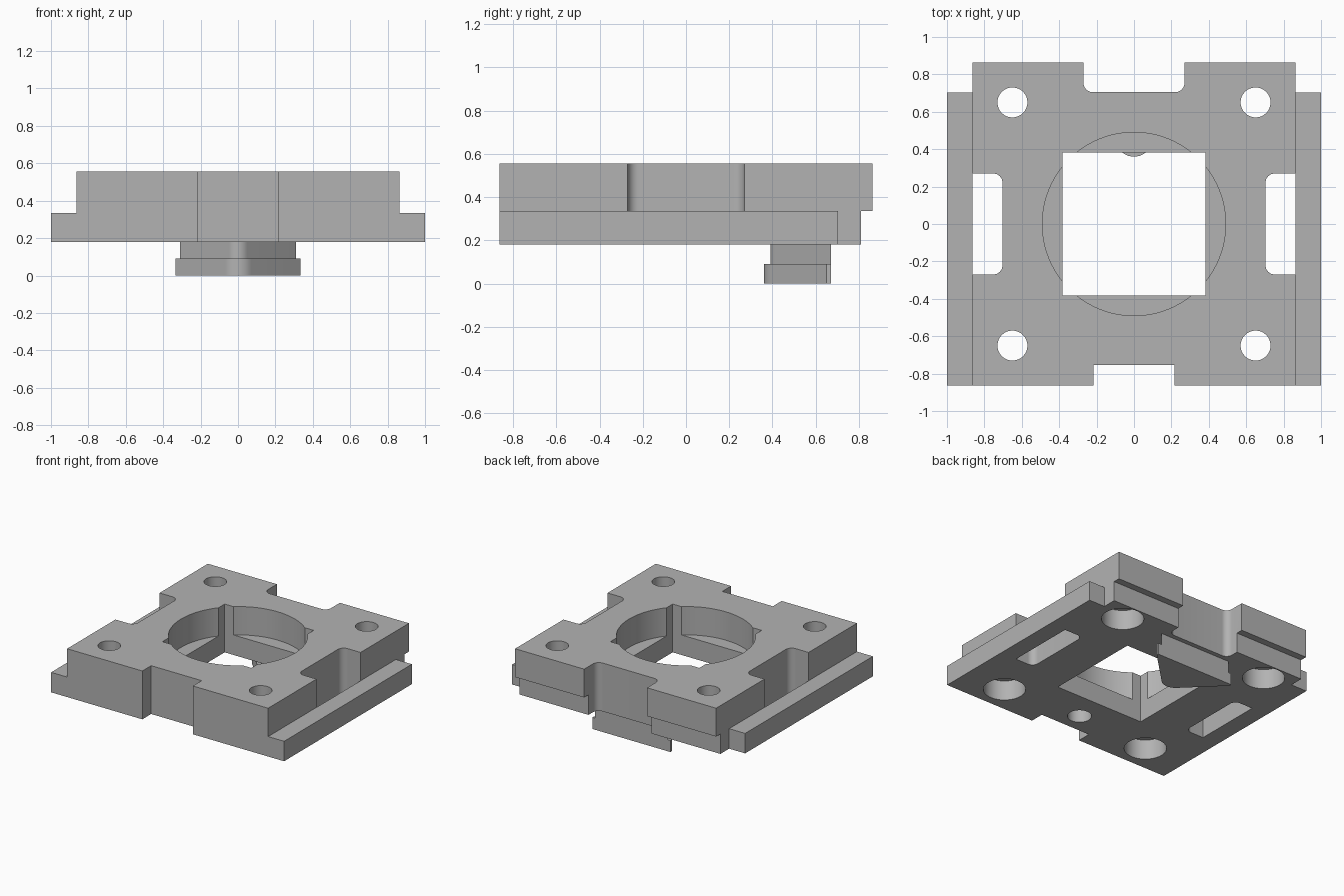
import bpy
import bmesh
from math import cos, sin, radians

cube = bpy.data.objects.get("Cube")
if cube:
    bpy.data.objects.remove(cube, do_unlink=True)

# Single flat material
grey = bpy.data.materials.new("grey_plastic")
grey.use_nodes = True
tone = (0.45, 0.45, 0.45, 1)
grey.diffuse_color = tone
grey.node_tree.nodes["Principled BSDF"].inputs["Base Color"].default_value = tone

BASE, STEP, TOP = 0.18, 0.335, 0.555   # underside, rail top, block top
HALF, BLOCK = 1.0, 0.863               # half widths of the rails and the block


def prism(name, outline, z0, z1):
    """Extrude a counter-clockwise outline from z0 to z1."""
    bm = bmesh.new()
    low = [bm.verts.new((x, y, z0)) for x, y in outline]
    high = [bm.verts.new((x, y, z1)) for x, y in outline]
    bm.faces.new(low[::-1])
    bm.faces.new(high)
    n = len(low)
    for i in range(n):
        j = (i + 1) % n
        bm.faces.new((low[i], low[j], high[j], high[i]))
    bmesh.ops.recalc_face_normals(bm, faces=bm.faces)
    mesh = bpy.data.meshes.new(name)
    bm.to_mesh(mesh)
    bm.free()
    mesh.materials.append(grey)
    obj = bpy.data.objects.new(name, mesh)
    bpy.context.collection.objects.link(obj)
    return obj


def rect(x0, x1, y0, y1):
    return [(x0, y0), (x1, y0), (x1, y1), (x0, y1)]


def arc(cx, cy, r, a0, a1, steps=10):
    angles = [radians(a0 + (a1 - a0) * i / steps) for i in range(steps + 1)]
    return [(cx + r * cos(a), cy + r * sin(a)) for a in angles]


def circle(cx, cy, r, steps=48):
    return arc(cx, cy, r, 0, 360, steps)[:-1]


def activate(obj):
    bpy.ops.object.select_all(action="DESELECT")
    obj.select_set(True)
    bpy.context.view_layer.objects.active = obj


def cut(body, outline, z0=0.0, z1=1.0):
    """Subtract a prism from the body and discard the cutter."""
    cutter = prism("cutter", outline, z0, z1)
    cutter.hide_render = True
    mod = body.modifiers.new("cut", "BOOLEAN")
    mod.operation, mod.solver, mod.object = "DIFFERENCE", "EXACT", cutter
    activate(body)
    bpy.ops.object.modifier_apply(modifier=mod.name)
    bpy.data.objects.remove(cutter, do_unlink=True)


body = prism("mount_body", rect(-HALF, HALF, -BLOCK, BLOCK), BASE, TOP)

# Back: undercut below the block, then the wide notch with rounded corners
cut(body, rect(-2, 2, 0.81, 2), 0, STEP)
r, w, depth = 0.05, 0.27, 0.705
cut(body, [(w, 2), (-w, 2)] + arc(-w + r, depth + r, r, 180, 270)
    + arc(w - r, depth + r, r, 270, 360))

# Front notch
cut(body, rect(-0.217, 0.217, -2, -0.755))

# Sides: step above each rail, shortened rail end, rounded slot
for s in (-1, 1):
    a, b = sorted((s * BLOCK, s * 2))
    cut(body, rect(a, b, -2, 2), STEP, 1)
    cut(body, rect(a, b, 0.703, 2))
    slot = [(BLOCK, -w), (BLOCK, w)] + arc(0.703 + r, w - r, r, 90, 180) \
        + arc(0.703 + r, -w + r, r, 180, 270)
    cut(body, [(s * x, y) for x, y in slot][::s])

# Central opening: square through hole with a round recess from above
cut(body, circle(0, 0, 0.49, 96), STEP, 1)
cut(body, rect(-0.382, 0.382, -0.382, 0.382))

# Corner screw holes, counterbored from below
for x in (-0.65, 0.65):
    for y in (-0.65, 0.65):
        cut(body, circle(x, y, 0.08))
        cut(body, circle(x, y, 0.15), 0, STEP)

# Blind pin hole under the front edge
cut(body, circle(0, -0.6, 0.085), 0, STEP)

# Wedge-shaped latch under the back edge: narrow neck and wider foot
nose = (0, 0.46)
neck = prism("latch_neck", [(0.31, 0.67), (-0.31, 0.67)]
             + arc(*nose, 0.07, 225, 315), 0.09, BASE)
foot = prism("latch_foot", [(0.335, 0.65), (0.335, 0.67), (-0.335, 0.67), (-0.335, 0.65)]
             + arc(*nose, 0.1, 225, 315), 0, 0.09)

for obj in (body, neck, foot):
    activate(obj)
    bpy.ops.object.shade_smooth_by_angle(angle=radians(30))
